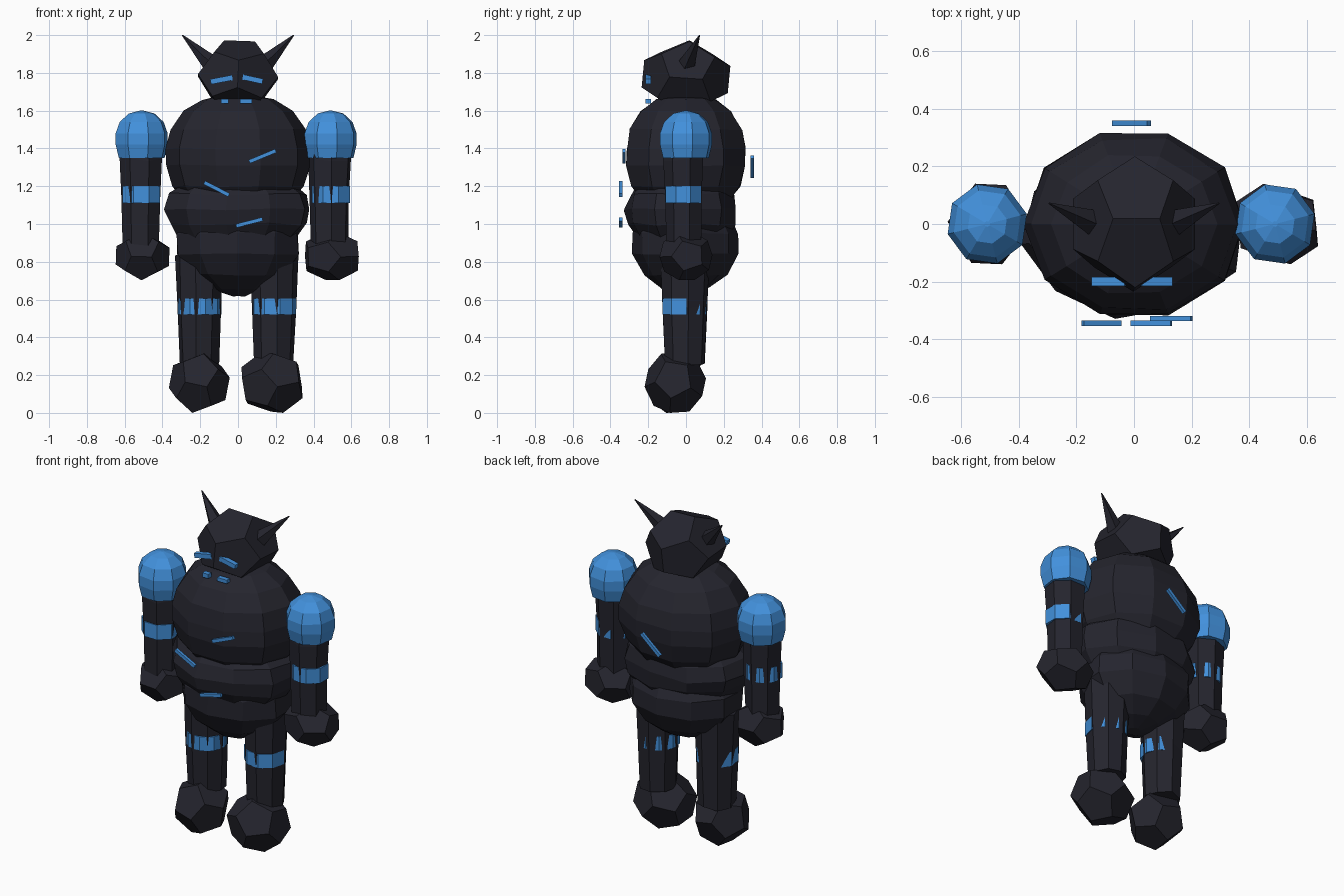
import bpy, bmesh, math, random
from mathutils import Vector, Euler

random.seed(4)
if "Cube" in bpy.data.objects:
    bpy.data.objects.remove(bpy.data.objects["Cube"], do_unlink=True)


def material(name, rgb):
    m = bpy.data.materials.new(name)
    m.use_nodes = True
    m.diffuse_color = (*rgb, 1)
    bsdf = m.node_tree.nodes["Principled BSDF"]
    bsdf.inputs["Base Color"].default_value = (*rgb, 1)
    bsdf.inputs["Roughness"].default_value = 0.8
    return m


DARK = material("charcoal", (0.018, 0.018, 0.027))
BLUE = material("bright blue", (0.055, 0.283, 0.716))


def finish(name, bm, mat, loc=(0, 0, 0), rot=(0, 0, 0)):
    bmesh.ops.recalc_face_normals(bm, faces=bm.faces)
    me = bpy.data.meshes.new(name)
    bm.to_mesh(me)
    bm.free()
    me.materials.append(mat)
    ob = bpy.data.objects.new(name, me)
    ob.location, ob.rotation_euler = loc, rot
    bpy.context.collection.objects.link(ob)
    return ob


def lathe(name, profile, mat, sides, loc=(0, 0, 0), depth=1.0, turn=0.0, jitter=0.0):
    """Faceted body from (radius, z) rings, closed at both ends."""
    bm = bmesh.new()
    rings = []
    for r, z in profile:
        ring = []
        for i in range(sides):
            a = math.tau * i / sides + turn
            k = r * (1 + random.uniform(-jitter, jitter))
            dz = random.uniform(-jitter, jitter) * 0.3
            ring.append(bm.verts.new((k * math.cos(a), k * depth * math.sin(a), z + dz)))
        rings.append(ring)
    for a, b in zip(rings, rings[1:]):
        for i in range(sides):
            j = (i + 1) % sides
            bm.faces.new((a[i], a[j], b[j], b[i]))
    bm.faces.new(rings[0])
    bm.faces.new(rings[-1])
    return finish(name, bm, mat, loc)


def dodecahedron(name, centre, size, rot):
    """Twelve-sided lump, turned and then fitted to a box."""
    p = (1 + math.sqrt(5)) / 2
    pts = [Vector((x, y, z)) for x in (-1, 1) for y in (-1, 1) for z in (-1, 1)]
    for s in (-1, 1):
        for t in (-1, 1):
            pts += [Vector((0, s * p, t / p)), Vector((s / p, 0, t * p)), Vector((s * p, t / p, 0))]
    turn = Euler(rot).to_matrix()
    pts = [turn @ v for v in pts]
    for axis in range(3):
        reach = max(v[axis] for v in pts)
        for v in pts:
            v[axis] *= size[axis] / 2 / reach
    bm = bmesh.new()
    for v in pts:
        bm.verts.new(v)
    bmesh.ops.convex_hull(bm, input=bm.verts)
    bmesh.ops.dissolve_limit(bm, angle_limit=0.03, verts=bm.verts, edges=bm.edges)
    return finish(name, bm, DARK, centre)


def bar(name, start, end, y, height=0.02, thick=0.018):
    """Thin blue bar between two (x, z) points."""
    dx, dz = end[0] - start[0], end[1] - start[1]
    bm = bmesh.new()
    bmesh.ops.create_cube(bm, size=1)
    bmesh.ops.scale(bm, vec=(math.hypot(dx, dz), thick, height), verts=bm.verts)
    mid = ((start[0] + end[0]) / 2, y, (start[1] + end[1]) / 2)
    return finish(name, bm, BLUE, mid, (0, -math.atan2(dz, dx), 0))


# Torso: three overlapping lumps
lathe("chest", [(0.10, 1.68), (0.19, 1.66), (0.29, 1.60), (0.36, 1.50), (0.385, 1.40),
                (0.385, 1.31), (0.35, 1.20), (0.28, 1.12)], DARK, 10, depth=0.86, jitter=0.015)
lathe("belly", [(0.29, 1.22), (0.36, 1.16), (0.39, 1.08), (0.37, 1.00), (0.31, 0.92)],
      DARK, 10, (0, -0.025, 0), 0.77, 0.15, 0.03)
lathe("pelvis", [(0.29, 1.02), (0.335, 0.95), (0.335, 0.84), (0.26, 0.73), (0.15, 0.66),
                 (0.04, 0.62)], DARK, 10, depth=0.84, turn=0.3, jitter=0.02)

# Head with horns
dodecahedron("head", (0, 0, 1.78), (0.425, 0.47, 0.385), (-0.08, 0.04, 0))
for side, label in ((-1, "right"), (1, "left")):
    base = Vector((side * 0.14, 0.005, 1.845))
    tip = Vector((side * 0.295, 0.072, 2.0))
    bm = bmesh.new()
    bmesh.ops.create_cone(bm, cap_ends=True, segments=5, radius1=0.05, radius2=0.003,
                          depth=(tip - base).length)
    aim = (tip - base).to_track_quat("Z", "Y").to_euler()
    finish(label + "_horn", bm, DARK, (base + tip) / 2, aim)

# Eyes and teeth
bar("right_eye", (-0.145, 1.753), (-0.03, 1.775), -0.2, 0.028, 0.03)
bar("left_eye", (0.025, 1.778), (0.13, 1.755), -0.2, 0.028, 0.03)
bar("right_tooth", (-0.09, 1.65), (-0.05, 1.65), -0.2, 0.026, 0.03)
bar("left_tooth", (0.01, 1.65), (0.075, 1.65), -0.2, 0.022, 0.03)

# Scratch marks on chest, belly and back
bar("chest_mark", (0.06, 1.33), (0.2, 1.388), -0.328)
bar("middle_mark", (-0.178, 1.22), (-0.048, 1.153), -0.345)
bar("belly_mark", (-0.01, 0.99), (0.13, 1.026), -0.345)
bar("back_mark", (-0.07, 1.25), (0.052, 1.355), 0.35)

# Arms and legs
for side, label in ((-1, "right"), (1, "left")):
    x = 0.49 if side > 0 else -0.51
    lathe(label + "_shoulder", [(0.01, 1.6), (0.07, 1.585), (0.12, 1.54), (0.142, 1.48),
                                (0.142, 1.42), (0.125, 1.35)], BLUE, 8, (x, 0, 0), turn=0.25)
    lathe(label + "_arm", [(0.10, 1.50), (0.117, 1.34), (0.107, 1.14), (0.10, 0.87)],
          DARK, 7, (x - 0.003, -0.01, 0), 0.95, 0.3 * side, 0.03)
    lathe(label + "_arm_band", [(0.108, 1.20), (0.108, 1.11)], BLUE, 8,
          (x + 0.002 * side, -0.014, 0), 0.95, 0.39)
    hx = 0.497 if side > 0 else -0.505
    dodecahedron(label + "_hand", (hx, 0, 0.83), (0.285, 0.28, 0.255), (0.4, 0.5 * side, 0.3))

    lx = 0.19 if side > 0 else -0.205
    lathe(label + "_leg", [(0.13, 0.84), (0.118, 0.56), (0.106, 0.26)], DARK, 8,
          (lx, -0.005, 0), 1.0, 0.15 * side, 0.03)
    lathe(label + "_leg_band", [(0.118, 0.605), (0.118, 0.52)], BLUE, 9,
          (lx, -0.01, 0), 1.0, 0.1)
    fx = 0.18 if side > 0 else -0.205
    dodecahedron(label + "_foot", (fx, -0.057, 0.16), (0.322, 0.325, 0.32), (0.5, 0.35 * side, 0.2))
